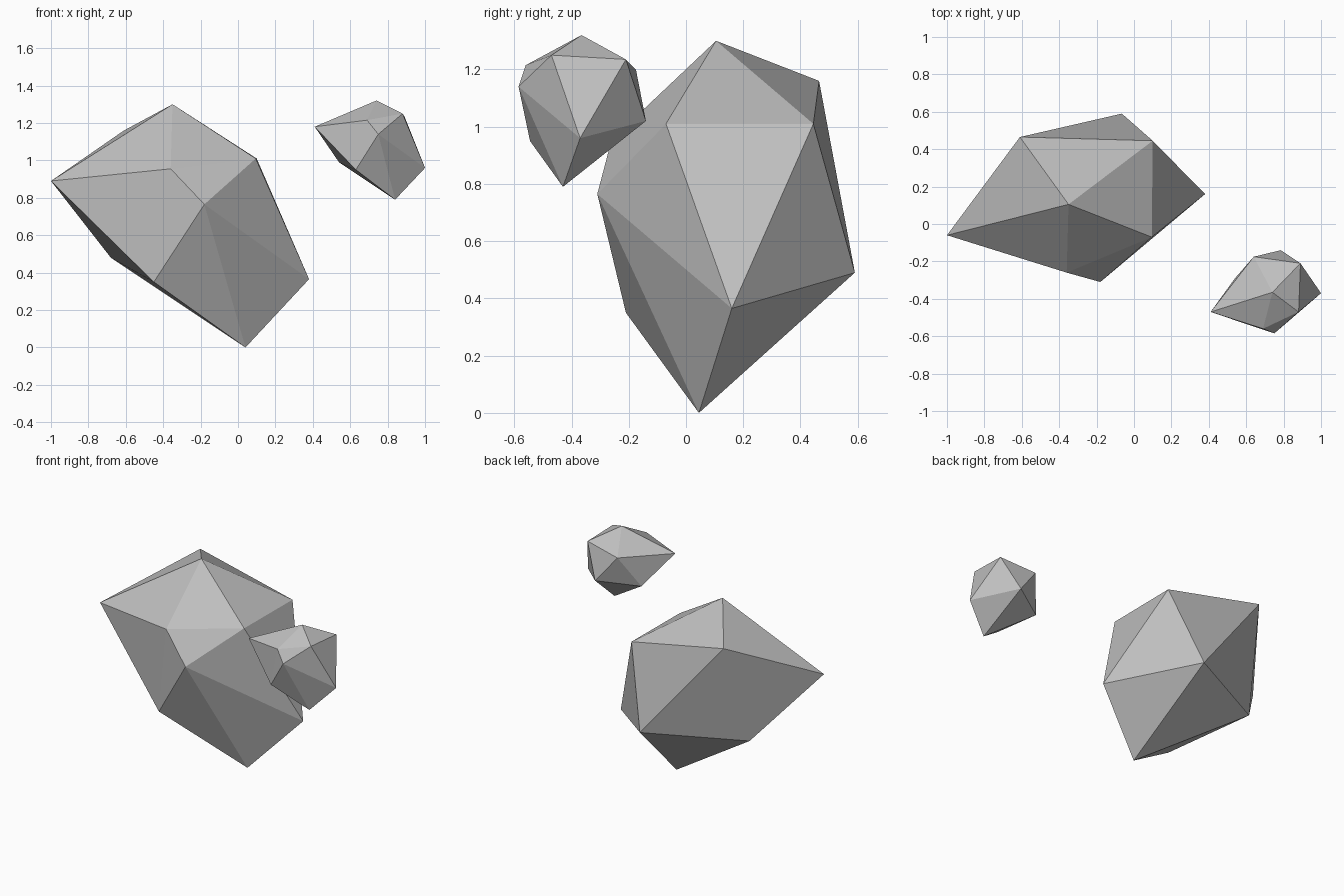
import bpy
import bmesh
from mathutils import Vector

# Remove the default object only
default_cube = bpy.data.objects.get("Cube")
if default_cube:
    bpy.data.objects.remove(default_cube, do_unlink=True)


def make_material(name, colour):
    """One flat, matte colour."""
    material = bpy.data.materials.new(name)
    material.use_nodes = True
    material.diffuse_color = colour
    shader = material.node_tree.nodes["Principled BSDF"]
    shader.inputs["Base Color"].default_value = colour
    shader.inputs["Roughness"].default_value = 0.9
    return material


def make_rock(name, top, upper_ring, lower_ring, bottom, material):
    """Faceted rock: a tip, two staggered rings joined by a zigzag band, and a base tip."""
    bm = bmesh.new()
    top_vert = bm.verts.new(Vector(top))
    bottom_vert = bm.verts.new(Vector(bottom))
    upper = [bm.verts.new(Vector(point)) for point in upper_ring]
    lower = [bm.verts.new(Vector(point)) for point in lower_ring]
    count = len(upper)

    for i in range(count):
        following = (i + 1) % count
        # Cap, zigzag band and underside facets of this sector
        bm.faces.new((top_vert, upper[i], upper[following]))
        bm.faces.new((upper[i], lower[i], upper[following]))
        bm.faces.new((lower[i], lower[following], upper[following]))
        bm.faces.new((bottom_vert, lower[following], lower[i]))

    bmesh.ops.recalc_face_normals(bm, faces=bm.faces[:])
    for face in bm.faces:
        face.smooth = False

    mesh = bpy.data.meshes.new(name)
    bm.to_mesh(mesh)
    bm.free()
    mesh.materials.append(material)
    rock = bpy.data.objects.new(name, mesh)
    bpy.context.collection.objects.link(rock)
    return rock


stone = make_material("stone grey", (0.52, 0.52, 0.52, 1))

# Large leaning boulder; rings run from the pointed side round the back
make_rock(
    "large_rock",
    top=(-0.35, 0.105, 1.3),
    upper_ring=[(-1, -0.06, 0.89), (-0.61, 0.465, 1.16), (0.1, 0.445, 1.01),
                (0.095, -0.07, 1.01), (-0.36, -0.26, 0.955)],
    lower_ring=[(-0.68, 0.285, 0.48), (-0.065, 0.59, 0.49), (0.38, 0.16, 0.365),
                (-0.18, -0.31, 0.765), (-0.45, -0.21, 0.35)],
    bottom=(0.04, 0.045, 0),
    material=stone,
)

# Small floating rock beside it
make_rock(
    "small_rock",
    top=(0.74, -0.365, 1.32),
    upper_ring=[(0.41, -0.47, 1.18), (0.64, -0.175, 1.2), (0.89, -0.21, 1.235),
                (0.88, -0.47, 1.25), (0.69, -0.56, 1.215)],
    lower_ring=[(0.54, -0.29, 0.99), (0.785, -0.14, 1.02), (1, -0.37, 0.96),
                (0.75, -0.585, 1.14), (0.63, -0.545, 0.95)],
    bottom=(0.84, -0.43, 0.79),
    material=stone,
)
